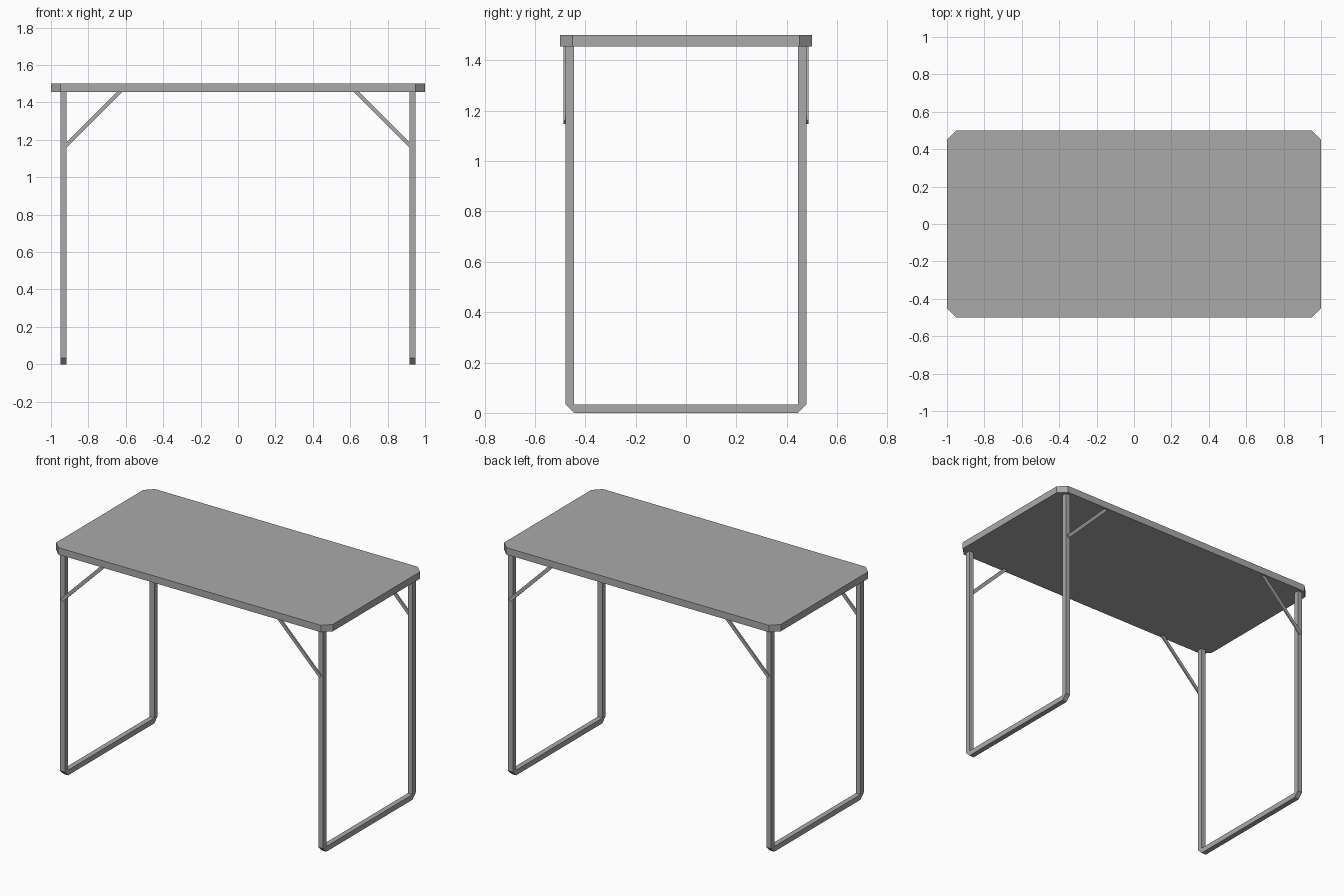
import bpy
import bmesh
from mathutils import Vector

cube = bpy.data.objects.get("Cube")
if cube:
    bpy.data.objects.remove(cube, do_unlink=True)

grey = bpy.data.materials.new("plain_grey")
grey.use_nodes = True
grey.diffuse_color = (0.4, 0.4, 0.4, 1)
grey.node_tree.nodes["Principled BSDF"].inputs["Base Color"].default_value = (0.4, 0.4, 0.4, 1)


def extrude_outline(name, points, offset):
    """Fill a closed outline and extrude it into a flat-sided solid."""
    bm = bmesh.new()
    face = bm.faces.new([bm.verts.new(p) for p in points])
    result = bmesh.ops.extrude_face_region(bm, geom=[face], use_keep_orig=True)
    moved = [v for v in result["geom"] if isinstance(v, bmesh.types.BMVert)]
    bmesh.ops.translate(bm, verts=moved, vec=offset)
    bmesh.ops.recalc_face_normals(bm, faces=bm.faces)
    mesh = bpy.data.meshes.new(name)
    bm.to_mesh(mesh)
    bm.free()
    mesh.materials.append(grey)
    obj = bpy.data.objects.new(name, mesh)
    bpy.context.collection.objects.link(obj)
    return obj


# Tabletop with clipped corners
TOP, UNDER, CLIP = 1.5, 1.455, 0.05
hx, hy = 1.0, 0.5
corner = [(hx, hy - CLIP), (hx - CLIP, hy)]
outline = (corner + [(-x, y) for x, y in reversed(corner)]
           + [(-x, -y) for x, y in corner]
           + [(x, -y) for x, y in reversed(corner)])
extrude_outline("tabletop", [(x, y, UNDER) for x, y in outline], (0, 0, TOP - UNDER))

# U-shaped leg frames of square tube, outer lower corners clipped
TUBE, OUT_X, OUT_Y = 0.034, 0.95, 0.479
half = [(OUT_Y - TUBE, 0), (OUT_Y, TUBE), (OUT_Y, UNDER),
        (OUT_Y - TUBE, UNDER), (OUT_Y - TUBE, TUBE)]
profile = half + [(-y, z) for y, z in reversed(half)]
for side, sx in (("left", 1), ("right", -1)):
    extrude_outline(side + "_leg_frame", [(sx * OUT_X, y, z) for y, z in profile],
                    (-sx * TUBE, 0, 0))

    # Diagonal flat braces on the outer faces of the legs
    for end, sy in (("front", -1), ("back", 1)):
        low, high = Vector((0.935, 0, 1.154)), Vector((0.62, 0, 1.469))
        across = Vector((1, 0, 1)).normalized() * 0.011
        bar = [low + across, high + across, high - across, low - across]
        extrude_outline(side + "_" + end + "_brace",
                        [(sx * p.x, sy * 0.477, p.z) for p in bar], (0, sy * 0.01, 0))
